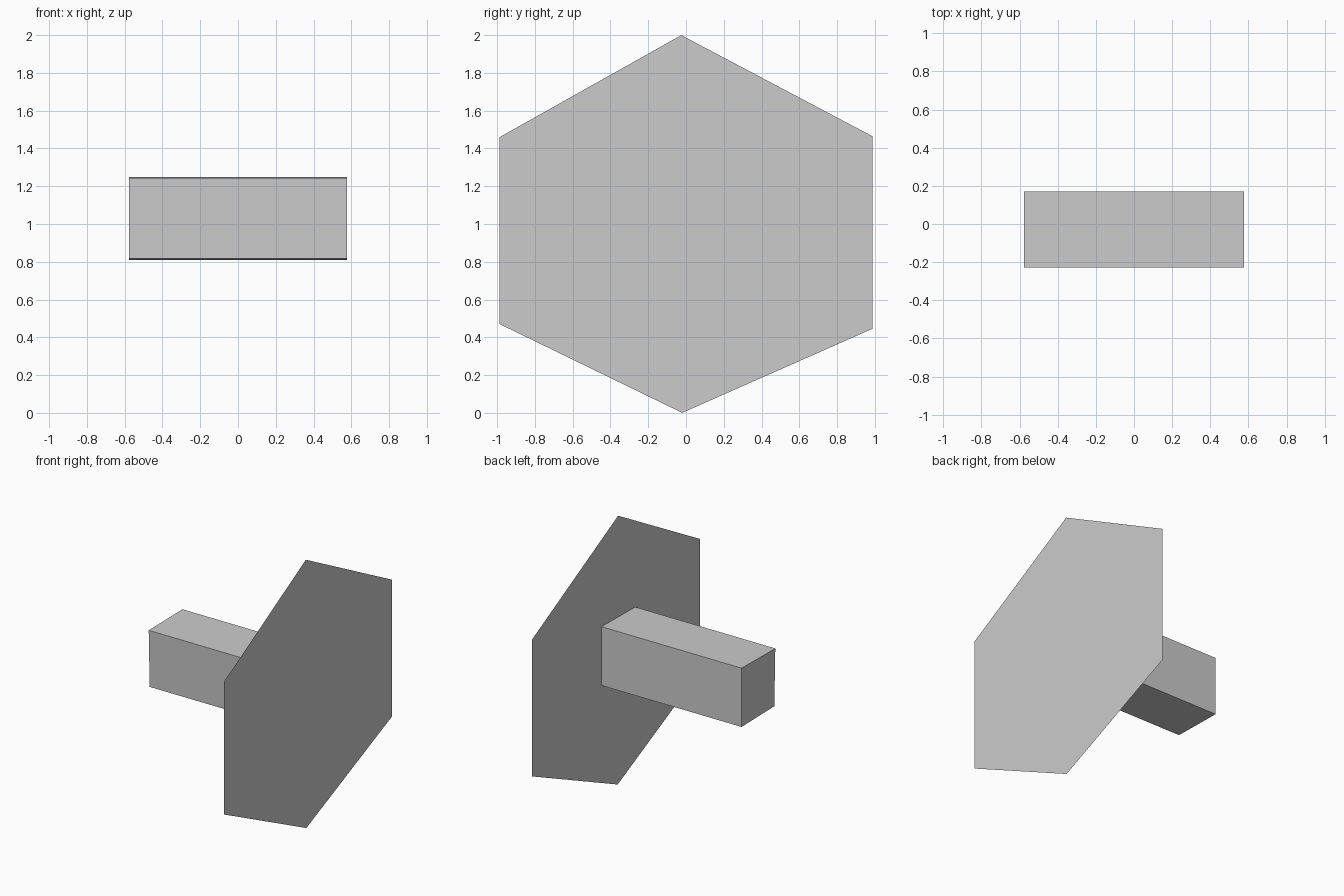
import bpy, bmesh

if "Cube" in bpy.data.objects:
    bpy.data.objects.remove(bpy.data.objects["Cube"])

X_BACK, X_PLATE = -0.577, 0.577


def make_object(name, bm):
    mesh = bpy.data.meshes.new(name)
    bm.to_mesh(mesh)
    bm.free()
    obj = bpy.data.objects.new(name, mesh)
    bpy.context.collection.objects.link(obj)
    return obj


def profile_face(bm, x, points):
    return bm.faces.new([bm.verts.new((x, y, z)) for y, z in points])


# Thin six-sided plate, facing +x
bm = bmesh.new()
profile_face(bm, X_PLATE, [(-0.02, 0.0), (0.987, 0.445), (0.987, 1.465),
                           (-0.025, 2.0), (-0.987, 1.46), (-0.987, 0.47)])
make_object("hexagonal_plate", bm)

# Square stem running from its end cap to the plate, open where it meets it
bm = bmesh.new()
cap = profile_face(bm, X_BACK, [(-0.215, 0.817), (0.17, 0.81),
                                (0.17, 1.248), (-0.227, 1.243)])
edges = bmesh.ops.extrude_edge_only(bm, edges=cap.edges[:])
for v in [g for g in edges["geom"] if isinstance(g, bmesh.types.BMVert)]:
    v.co.x = X_PLATE
bmesh.ops.recalc_face_normals(bm, faces=bm.faces)
# Make sure the cap points away from the plate
cap.normal_update()
if cap.normal.x > 0:
    bmesh.ops.reverse_faces(bm, faces=bm.faces)
make_object("stem", bm)
